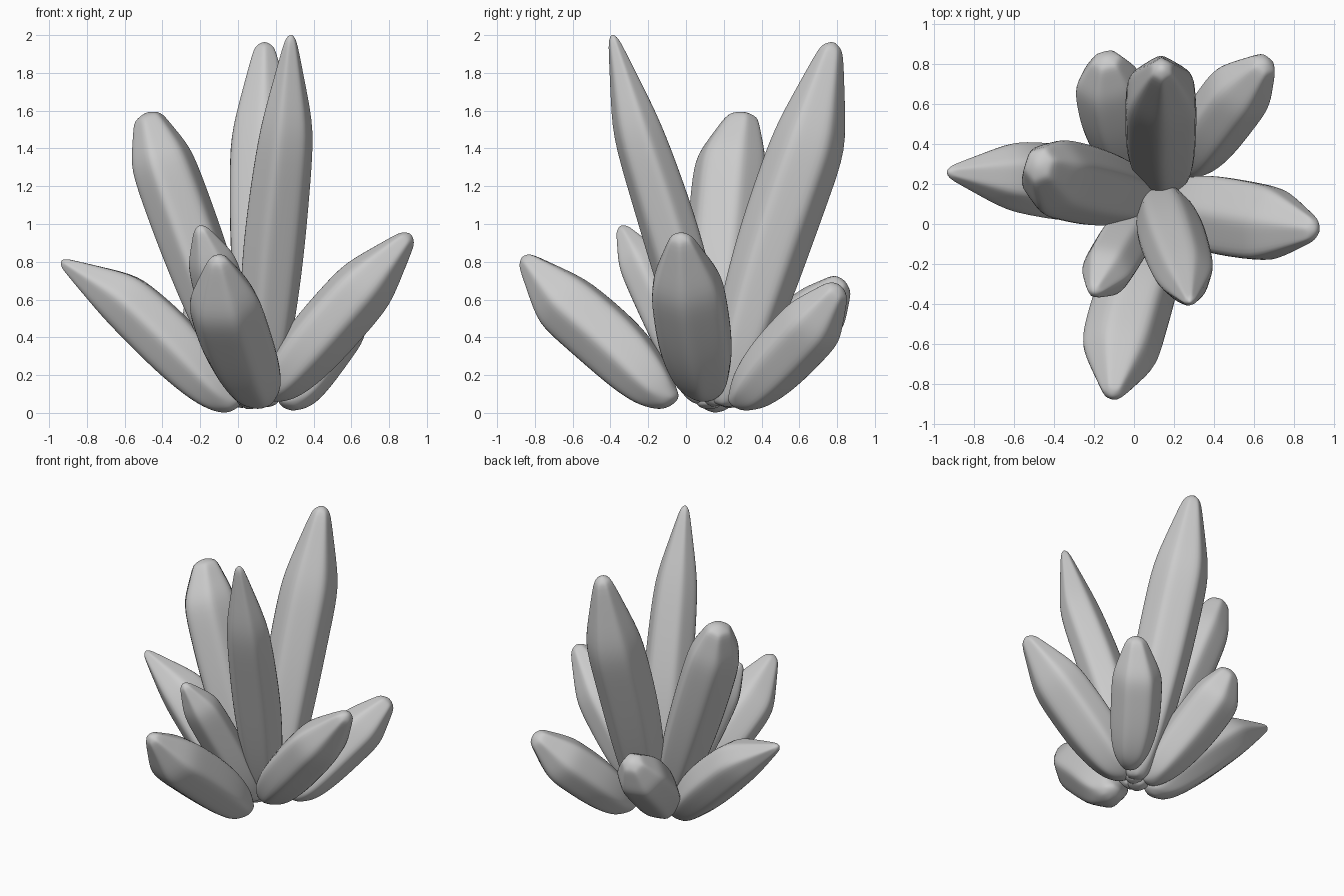
import bpy, bmesh, math, random
from mathutils import Vector as V

if "Cube" in bpy.data.objects:
    bpy.data.objects.remove(bpy.data.objects["Cube"])

random.seed(4)


def crystal(name, base, belly, width, depth, shoulder, f, tip, t, phase=0):
    """Soft faceted shard: six-sided rings from a rounded foot through a belly to a bevelled tip."""
    base, belly, shoulder, tip = V(base), V(belly), V(shoulder), V(tip)
    axis = (tip - base).normalized()
    side = axis.cross(V((0, 0, 1))).normalized()
    up = side.cross(axis)
    foot = base - V((axis.x, axis.y, 0)) * 0.11 + V((0, 0, 0.0))
    rings = [(base, 0.48), (base.lerp(belly, 0.42), 0.84), (belly, 1.0),
             (shoulder, f), (shoulder.lerp(tip, 0.93), t)]
    facet = [random.uniform(0.96, 1.04) for _ in range(6)]
    bm = bmesh.new()
    crease = bm.edges.layers.float.new("crease_edge")
    loops = []
    for c, s in rings:
        loop = []
        for i in range(6):
            a = math.radians(60 * i + phase)
            r = 1.14 * s * facet[i]
            loop.append(bm.verts.new(c + side * (math.cos(a) * width * r) + up * (math.sin(a) * depth * r)))
        loops.append(loop)
    for lo, hi in zip(loops, loops[1:]):
        for i in range(6):
            j = (i + 1) % 6
            bm.faces.new((lo[i], lo[j], hi[j], hi[i]))
    # close both ends to a point
    for loop, p in ((loops[0], foot), (loops[-1], tip + axis * 0.03)):
        pole = bm.verts.new(p)
        for i in range(6):
            bm.faces.new((loop[i], loop[(i + 1) % 6], pole))
    # firm up the long ridges and the shoulder bevel
    for lo, hi in zip(loops, loops[1:]):
        for a, b in zip(lo, hi):
            bm.edges.get((a, b))[crease] = 0.4
    for i in range(6):
        bm.edges.get((loops[3][i], loops[3][(i + 1) % 6]))[crease] = 0.35
        bm.edges.get((loops[4][i], loops[4][(i + 1) % 6]))[crease] = 0.4
    bmesh.ops.recalc_face_normals(bm, faces=bm.faces)
    for face in bm.faces:
        face.smooth = True
    me = bpy.data.meshes.new(name)
    bm.to_mesh(me)
    bm.free()
    ob = bpy.data.objects.new(name, me)
    bpy.context.collection.objects.link(ob)
    sub = ob.modifiers.new("soften", 'SUBSURF')
    sub.levels = sub.render_levels = 3


# Tall upright shards
crystal("tall_front_crystal", (.12, .16, .04), (.19, -.06, .9), .168, .15,
        (.26, -.26, 1.5), .85, (.28, -.39, 2.0), .2)
crystal("tall_back_crystal", (.15, .2, .04), (.13, .47, .92), .18, .185,
        (.135, .66, 1.45), .99, (.14, .78, 1.96), .32, 30)
crystal("tall_left_crystal", (.08, .12, .03), (-.24, .2, .9), .19, .165,
        (-.4, .24, 1.34), .97, (-.48, .3, 1.58), .45)

# Low spreading shards
crystal("low_left_crystal", (-.04, .15, .04), (-.37, .21, .39), .18, .165,
        (-.62, .24, .62), .88, (-.93, .26, .8), .2)
crystal("low_right_crystal", (.17, .1, .09), (.44, .04, .41), .2, .165,
        (.68, .0, .68), .95, (.91, -.03, .94), .3, 30)
crystal("low_front_crystal", (.12, -.1, .06), (-.01, -.38, .36), .19, .175,
        (-.08, -.65, .59), .96, (-.11, -.86, .82), .28)
crystal("small_front_crystal", (.08, .08, .06), (-.06, -.1, .5), .13, .125,
        (-.14, -.24, .8), .95, (-.2, -.34, .98), .3, 30)
crystal("low_back_right_crystal", (.27, .28, .05), (.41, .51, .3), .16, .16,
        (.54, .68, .48), .98, (.66, .81, .66), .4)
crystal("low_back_left_crystal", (.03, .2, .06), (-.09, .52, .38), .17, .16,
        (-.13, .72, .55), .95, (-.14, .83, .69), .42)
